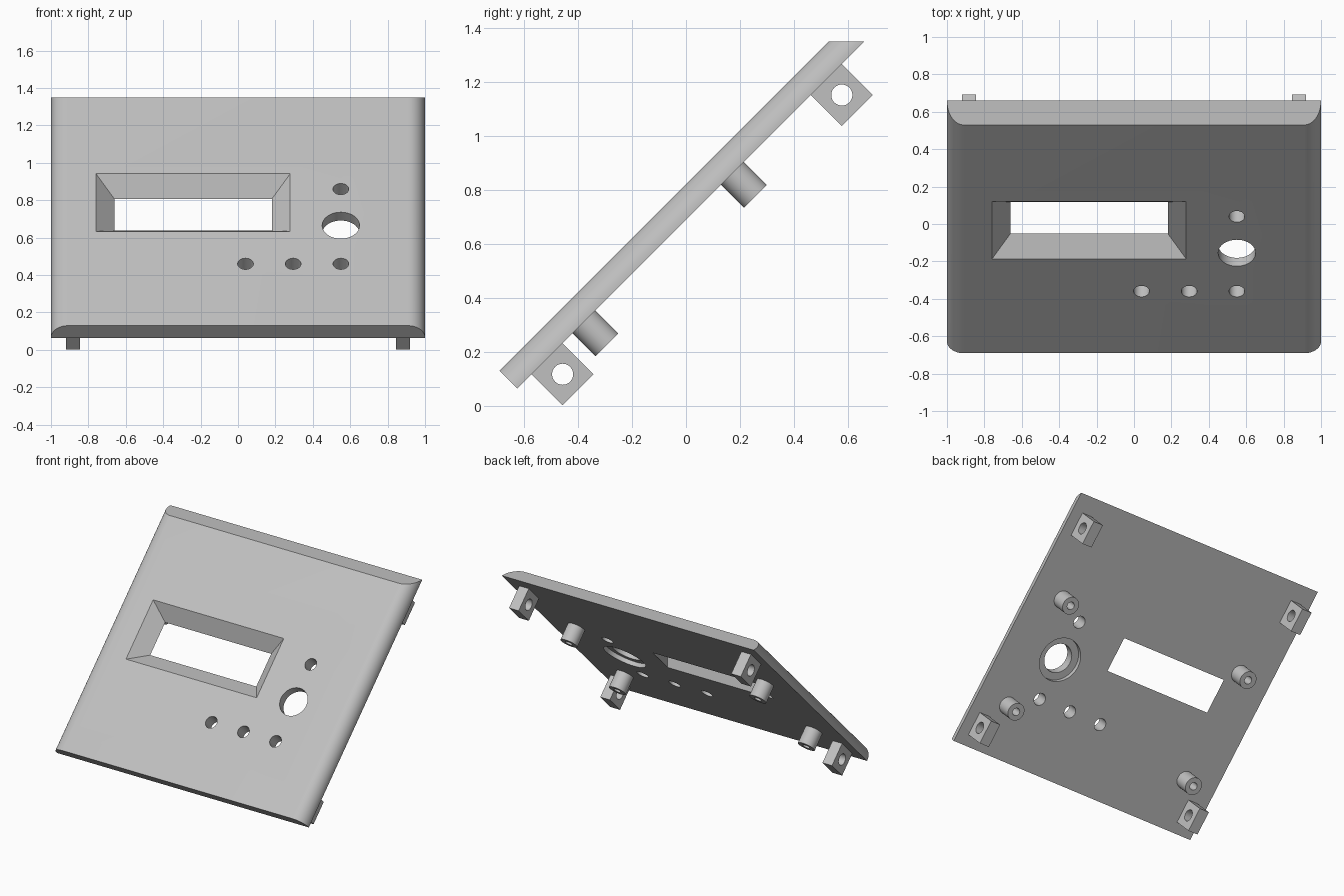
import bpy, bmesh
from math import sin, cos, pi, radians
from mathutils import Matrix, Vector

if "Cube" in bpy.data.objects:
    bpy.data.objects.remove(bpy.data.objects["Cube"])

grey = bpy.data.materials.new("plain_grey")
grey.use_nodes = True
grey.diffuse_color = (0.53, 0.53, 0.53, 1)
grey.node_tree.nodes["Principled BSDF"].inputs["Base Color"].default_value = grey.diffuse_color

# Parts are laid out flat: x across, y up the slope, z out of the front face
FRONT, BACK = 0.58, 0.487
LOW, TOP_Z = -0.397, 1.35
TILT = Matrix.Rotation(radians(45), 4, "X")


def loft(name, ring_a, ring_b):
    """Closed solid between two matching rings of points."""
    bm = bmesh.new()
    a, b = ([bm.verts.new(p) for p in ring] for ring in (ring_a, ring_b))
    bm.faces.new(a)
    bm.faces.new(b[::-1])
    for i in range(len(a)):
        j = (i + 1) % len(a)
        bm.faces.new((a[i], b[i], b[j], a[j]))
    bmesh.ops.recalc_face_normals(bm, faces=bm.faces)
    mesh = bpy.data.meshes.new(name)
    bm.to_mesh(mesh)
    bm.free()
    mesh.materials.append(grey)
    obj = bpy.data.objects.new(name, mesh)
    bpy.context.collection.objects.link(obj)
    return obj


def rod(name, centre, radius, start, end, axis="z"):
    """Cylinder along z or x; centre holds the other two coordinates."""
    def ring(t):
        pts = []
        for i in range(48):
            p = centre[0] + radius * cos(i * pi / 24)
            q = centre[1] + radius * sin(i * pi / 24)
            pts.append((p, q, t) if axis == "z" else (t, p, q))
        return pts
    return loft(name, ring(start), ring(end))


def rect(x0, x1, y0, y1, z, grow=0):
    x0, x1, y0, y1 = x0 - grow, x1 + grow, y0 - grow, y1 + grow
    return [(x0, y0, z), (x1, y0, z), (x1, y1, z), (x0, y1, z)]


def carve(obj, cutters):
    """Subtract the cutters, then remove them."""
    for cutter in cutters:
        cutter.hide_render = True
        mod = obj.modifiers.new("cut", "BOOLEAN")
        mod.operation, mod.solver, mod.object = "DIFFERENCE", "EXACT", cutter
    bpy.context.view_layer.update()
    graph = bpy.context.evaluated_depsgraph_get()
    mesh = bpy.data.meshes.new_from_object(obj.evaluated_get(graph))
    obj.modifiers.clear()
    obj.data = mesh
    for cutter in cutters:
        bpy.data.objects.remove(cutter)


# Sloping panel: rounded long edges, square lower end, level upper end
radius = 0.09
profile = [(-1, BACK), (1, BACK)]
for side, order in ((1, range(13)), (-1, range(12, -1, -1))):
    for i in order:
        t = i * pi / 24
        profile.append((side * (1 - radius + radius * cos(t)),
                        FRONT - radius + radius * sin(t)))
panel = loft("panel",
             [(x, LOW, z) for x, z in profile],
             [(x, TOP_Z * 2 ** 0.5 - z, z) for x, z in profile])

# Bevelled display window, button holes and dial hole with rear recess
over = 0.02
window = (-0.66, 0.18, 0.415, 0.653)
cutters = [loft("window_cutter", rect(*window, BACK - over, -over),
                rect(*window, FRONT + over, 0.1 + over))]
for x, y in ((0.04, 0.071), (0.295, 0.071), (0.55, 0.071), (0.55, 0.636)):
    cutters.append(rod("button_cutter", (x, y), 0.042, BACK - over, FRONT + over))
dial = (0.55, 0.361)
cutters.append(rod("dial_cutter", dial, 0.1, BACK - over, FRONT + over))
cutters.append(rod("recess_cutter", dial, 0.15, BACK - over, BACK + 0.03))
carve(panel, cutters)
parts = [panel]

# Hollow standoffs and drilled mounting tabs on the rear
for side, label in ((1, "left"), (-1, "right")):
    for level, y in (("upper", 0.73), ("lower", -0.048)):
        post = rod(f"{level}_{label}_standoff", (side * 0.75, y), 0.06,
                   BACK - 0.12, BACK + 0.002)
        carve(post, [rod("bore", (side * 0.75, y), 0.026, BACK - 0.15, BACK - 0.002)])
        parts.append(post)
    for level, y in (("upper", 1.222), ("lower", -0.241)):
        half, mid = 0.0815, side * 0.882
        area = (mid - 0.038, mid + 0.038, y - half, y + half)
        tab = loft(f"{level}_{label}_tab", rect(*area, BACK - 2 * half),
                   rect(*area, BACK + 0.002))
        carve(tab, [rod("bore", (y, BACK - half), 0.039, mid - 0.1, mid + 0.1, "x")])
        parts.append(tab)

# Tilt everything into place and shade
bpy.ops.object.select_all(action="DESELECT")
for part in parts:
    part.data.transform(TILT)
    part.select_set(True)
bpy.context.view_layer.objects.active = panel
bpy.ops.object.shade_smooth_by_angle(angle=radians(30))
